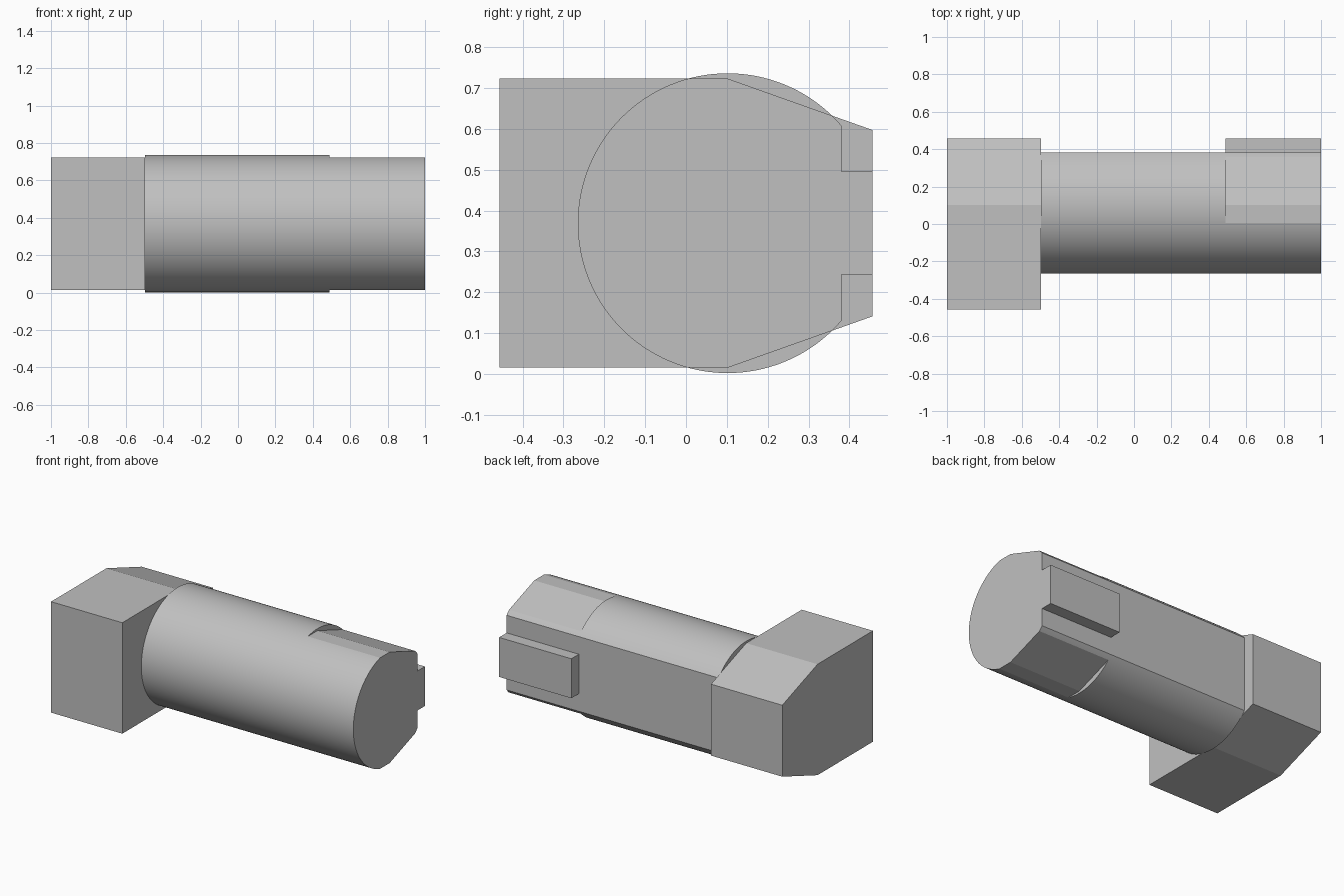
import bpy, bmesh, math
from mathutils import Vector

cube = bpy.data.objects.get("Cube")
if cube:
    bpy.data.objects.remove(cube, do_unlink=True)

# Single plain metal colour
COLOUR = (0.53, 0.53, 0.53, 1)
metal = bpy.data.materials.new("plain_grey_metal")
metal.use_nodes = True
metal.diffuse_color = COLOUR
metal.node_tree.nodes["Principled BSDF"].inputs["Base Color"].default_value = COLOUR

MID_Z = 0.369        # height of the shaft axis
AXIS_Y = 0.102       # depth of the shaft axis
RADIUS = 0.367
HALF = 0.354         # half height of the head
FLAT_Y = 0.381       # flat on the back of the shaft
BACK_Y = 0.457
STEP_X = 0.49        # where the trimmed end starts


def clip(profile, point, normal):
    """Keep the part of a (y, z) outline behind a line."""
    point, normal = Vector(point), Vector(normal)
    kept = []
    for i, b in enumerate(profile):
        a = profile[i - 1]
        da, db = (a - point).dot(normal), (b - point).dot(normal)
        if da * db < 0:
            kept.append(a.lerp(b, da / (da - db)))
        if db <= 0:
            kept.append(b)
    return kept


def prism(name, profile, x0, x1):
    """Extrude a (y, z) outline along x."""
    bm = bmesh.new()
    base = bm.faces.new([bm.verts.new((x0, y, z)) for y, z in profile])
    out = bmesh.ops.extrude_face_region(bm, geom=[base], use_keep_orig=True)
    tops = [v for v in out["geom"] if isinstance(v, bmesh.types.BMVert)]
    bmesh.ops.translate(bm, verts=tops, vec=(x1 - x0, 0, 0))
    bmesh.ops.recalc_face_normals(bm, faces=bm.faces)
    for f in bm.faces:
        f.smooth = True
    mesh = bpy.data.meshes.new(name)
    bm.to_mesh(mesh)
    bm.free()
    mesh.set_sharp_from_angle(angle=math.radians(9))
    mesh.materials.append(metal)
    obj = bpy.data.objects.new(name, mesh)
    bpy.context.collection.objects.link(obj)
    return obj


# Head: block with tapered back corners
upper = [(-BACK_Y, HALF), (AXIS_Y, HALF), (BACK_Y, 0.228)]
head = [(y, MID_Z + z) for y, z in upper]
head += [(y, MID_Z - z) for y, z in reversed(upper)]
prism("head", head, -1, -0.497)

# Shaft: round bar with a flat along the back
N = 128
circle = [Vector((AXIS_Y + RADIUS * math.cos(2 * math.pi * i / N),
                  MID_Z + RADIUS * math.sin(2 * math.pi * i / N))) for i in range(N)]
shaft = clip(circle, (FLAT_Y, MID_Z), (1, 0))
prism("shaft", shaft, -0.497, STEP_X)

# Trimmed end: same bar cut down to the head outline
end = shaft
for side in (1, -1):
    corner = (AXIS_Y, MID_Z + side * HALF)
    end = clip(end, corner, (0, side))
    end = clip(end, corner, (HALF - 0.228, side * (BACK_Y - AXIS_Y)))
prism("shaft_end", end, STEP_X, 1)

# Key: raised block on the back flat
low, high = 0.243, 0.495
prism("key", [(FLAT_Y, low), (BACK_Y, low), (BACK_Y, high), (FLAT_Y, high)], STEP_X, 1)
